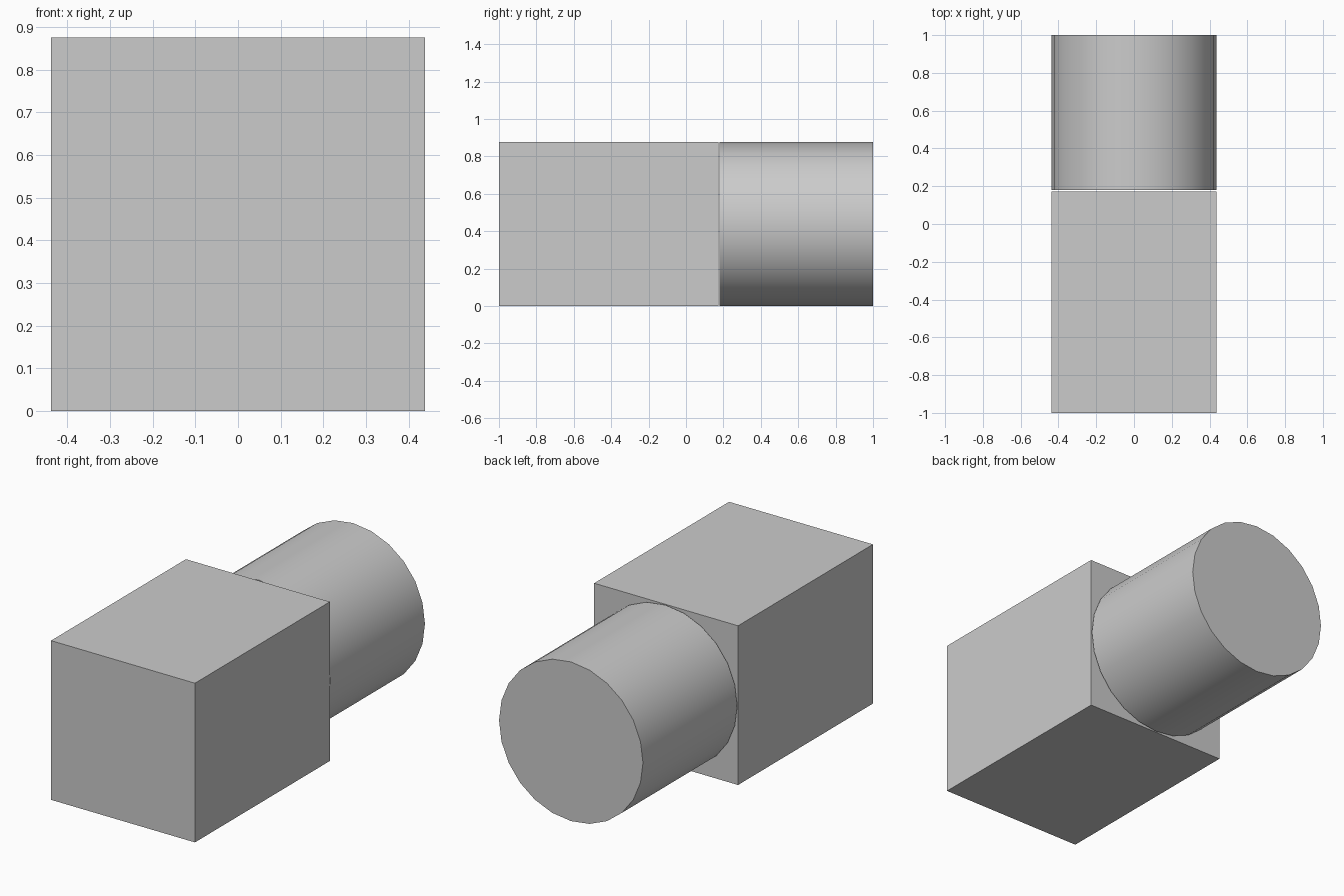
import bpy
import math

if "Cube" in bpy.data.objects:
    bpy.data.objects.remove(bpy.data.objects["Cube"])

W = 0.876        # shared width / height
R = W / 2
GAP_Y = 0.173    # back of block
CYL_Y = 0.18     # front of cylinder


def finish(obj, name):
    obj.name = name
    obj.data.name = name
    bpy.ops.object.transform_apply(location=True, rotation=True, scale=True)


# Rectangular front block
bpy.ops.mesh.primitive_cube_add(size=1, location=(0, (GAP_Y - 1) / 2, R))
block = bpy.context.object
block.scale = (W, GAP_Y + 1, W)
finish(block, "front_block")

# Round rear barrel, lying along y
bpy.ops.mesh.primitive_cylinder_add(
    vertices=24, radius=R, depth=1 - CYL_Y,
    location=(0, (1 + CYL_Y) / 2, R), rotation=(math.pi / 2, 0, 0))
barrel = bpy.context.object
finish(barrel, "rear_cylinder")
bpy.ops.object.shade_smooth_by_angle(angle=math.radians(30))
